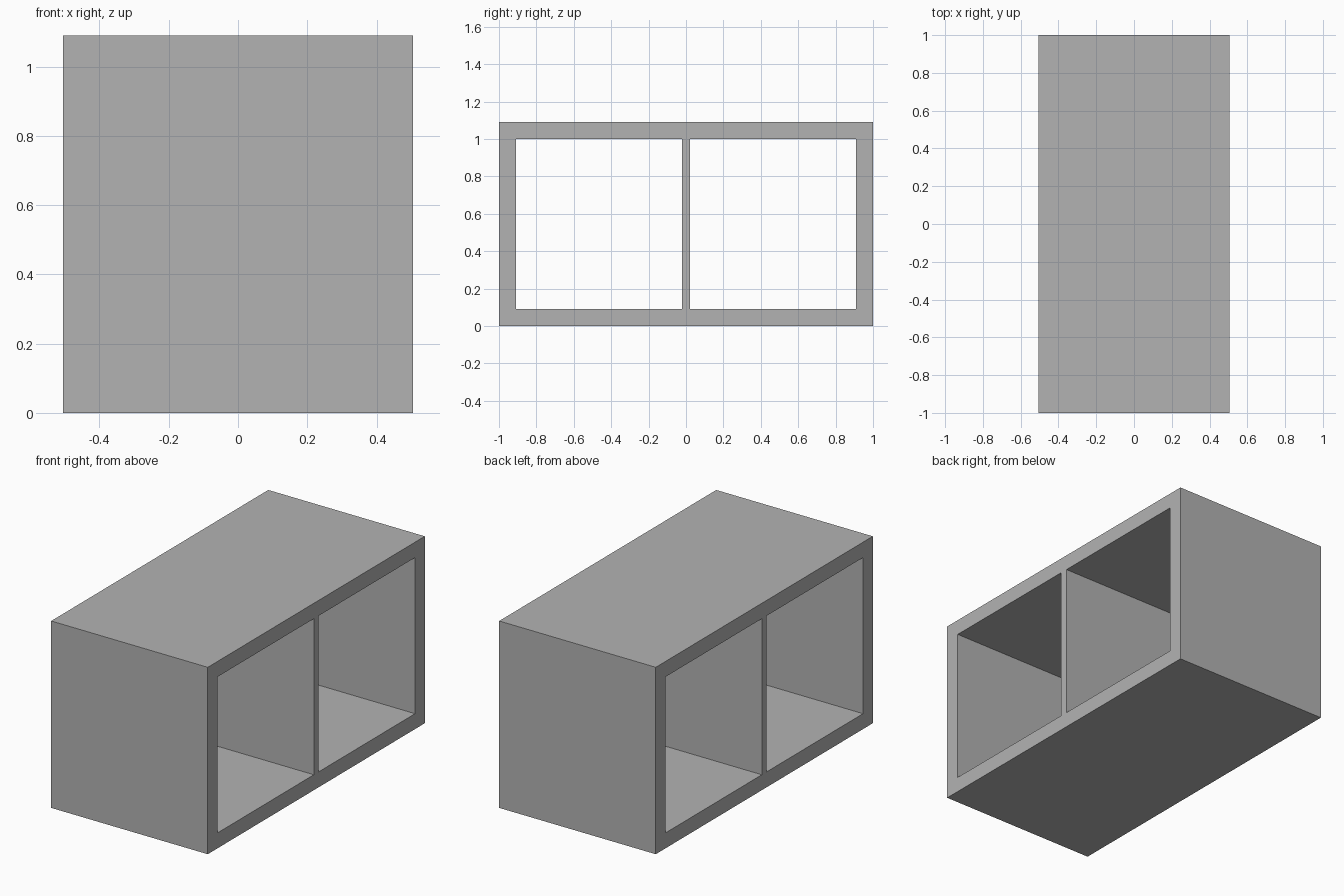
import bpy
import bmesh
from mathutils import Matrix

if "Cube" in bpy.data.objects:
    bpy.data.objects.remove(bpy.data.objects["Cube"], do_unlink=True)

WIDTH, LENGTH, HEIGHT = 1.01, 2.0, 1.09
WALL, DIVIDER = 0.09, 0.045

grey = bpy.data.materials.new("plain grey")
grey.use_nodes = True
colour = (0.45, 0.45, 0.45, 1)
grey.diffuse_color = colour
grey.node_tree.nodes["Principled BSDF"].inputs["Base Color"].default_value = colour


def make_object(name, bm):
    bmesh.ops.recalc_face_normals(bm, faces=bm.faces)
    mesh = bpy.data.meshes.new(name)
    bm.to_mesh(mesh)
    bm.free()
    mesh.materials.append(grey)
    obj = bpy.data.objects.new(name, mesh)
    bpy.context.collection.objects.link(obj)
    return obj


# Rectangular frame, open on both long sides
def rectangle(inset):
    y, low, high = LENGTH / 2 - inset, inset, HEIGHT - inset
    return [(-y, low), (y, low), (y, high), (-y, high)]


bm = bmesh.new()
rings = [[bm.verts.new((x, y, z)) for y, z in rectangle(inset)]
         for x, inset in ((-WIDTH / 2, 0), (WIDTH / 2, 0),
                          (WIDTH / 2, WALL), (-WIDTH / 2, WALL))]
for i, ring in enumerate(rings):
    following = rings[(i + 1) % 4]
    for j in range(4):
        k = (j + 1) % 4
        bm.faces.new((ring[j], ring[k], following[k], following[j]))
make_object("cabinet_frame", bm)

# Upright panel between the two compartments
bm = bmesh.new()
bmesh.ops.create_cube(bm, size=1, matrix=Matrix.Translation((0, 0, HEIGHT / 2))
                      @ Matrix.Diagonal((WIDTH, DIVIDER, HEIGHT - 2 * WALL, 1)))
make_object("centre_divider", bm)
